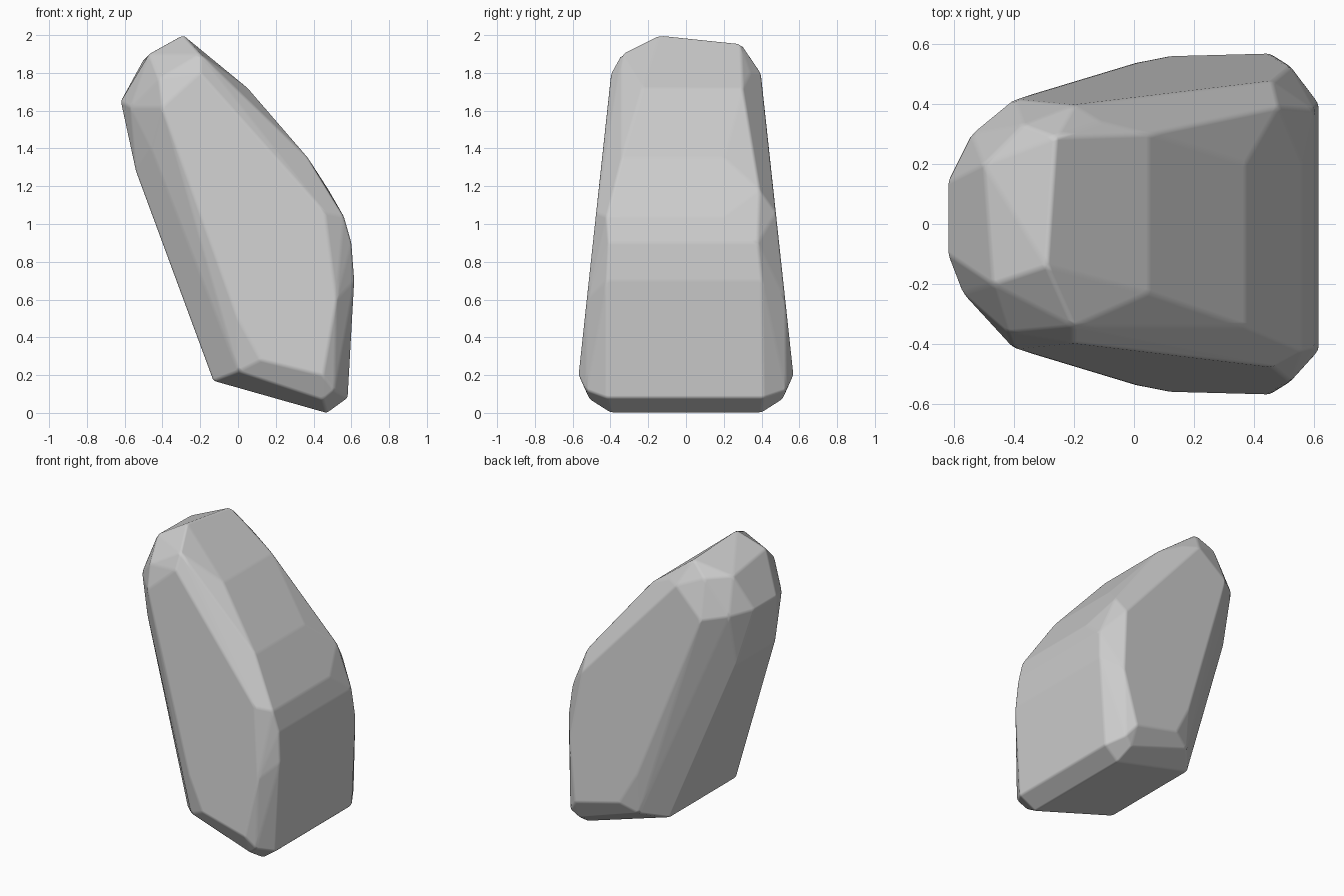
import bpy
import bmesh
import math

default_cube = bpy.data.objects.get("Cube")
if default_cube:
    bpy.data.objects.remove(default_cube, do_unlink=True)


def make_material(name, grey):
    """One flat colour, for viewport and render."""
    material = bpy.data.materials.new(name)
    material.use_nodes = True
    colour = (grey, grey, grey, 1.0)
    material.diffuse_color = colour
    material.node_tree.nodes["Principled BSDF"].inputs["Base Color"].default_value = colour
    return material


def panel_depth(z):
    """Half thickness of the boulder, which tapers towards the top."""
    return 0.59 - 0.108 * z


# Large front and back panels: outline as (x, z), mirrored in y
panel_outline = [
    (-0.4, 1.62), (0, 0.5), (0.12, 0.28), (0.45, 0.2),
    (0.52, 0.6), (0.46, 1.06), (-0.2, 1.8),
]

# Rim around the leaning body: (x, z, front reach, back reach)
rim_outline = [
    (0.05, 1.72, 0.23, 0.3),
    (0.37, 1.35, 0.34, 0.2),
    (0.48, 1.18, 0.36, 0.39),
    (0.56, 1.04, 0.42, 0.2),
    (0.6, 0.9, 0.41, 0.38),
    (0.615, 0.7, 0.42, 0.4),
    (0.58, 0.08, 0.42, 0.41),
    (0.47, 0, 0.4, 0.4),
    (-0.13, 0.17, 0.36, 0.36),
    (-0.54, 1.28, 0.2, 0.22),
    (-0.62, 1.65, 0.1, 0.14),
]

# Chamfer corners between rim and panels: (x, z, reach), mirrored in y
chamfer_corners = [
    (0, 0.22, 0.51), (0.51, 0.12, 0.53),
    (0.45, 0.07, 0.51), (-0.46, 1.4, 0.33),
]

# Uneven crown facets: (x, y, z)
crown_corners = [
    (-0.29, -0.14, 2), (-0.26, 0.29, 1.955),
    (-0.5, 0.2, 1.87), (-0.47, -0.2, 1.9),
    (-0.2, -0.34, 1.9), (-0.42, -0.36, 1.77),
    (-0.57, -0.23, 1.62), (-0.54, 0.3, 1.64),
    (-0.37, 0.33, 1.87), (-0.11, 0.34, 1.8),
]

points = list(crown_corners)
for x, z in panel_outline:
    points += [(x, side * panel_depth(z), z) for side in (-1, 1)]
for x, z, front, back in rim_outline:
    points += [(x, -front, z), (x, back, z)]
for x, z, reach in chamfer_corners:
    points += [(x, side * reach, z) for side in (-1, 1)]

# Wrap the corners in a faceted skin
bm = bmesh.new()
for point in points:
    bm.verts.new(point)
hull = bmesh.ops.convex_hull(bm, input=bm.verts)
loose = {g for g in hull["geom_interior"] + hull["geom_unused"]
         if isinstance(g, bmesh.types.BMVert)}
bmesh.ops.delete(bm, geom=list(loose), context="VERTS")

# Merge nearly flat neighbours into broad facets
bmesh.ops.dissolve_limit(bm, angle_limit=math.radians(4),
                         verts=bm.verts, edges=bm.edges)
bmesh.ops.recalc_face_normals(bm, faces=bm.faces)

mesh = bpy.data.meshes.new("boulder")
bm.to_mesh(mesh)
bm.free()
boulder = bpy.data.objects.new("boulder", mesh)
bpy.context.collection.objects.link(boulder)
mesh.materials.append(make_material("stone grey", 0.6))

# Soften the facet edges slightly, keeping the facets flat
bevel = boulder.modifiers.new("worn_edges", "BEVEL")
bevel.width = 0.012
bevel.segments = 2
bevel.limit_method = "NONE"
bevel.harden_normals = True

bpy.ops.object.select_all(action="DESELECT")
boulder.select_set(True)
bpy.context.view_layer.objects.active = boulder
bpy.ops.object.shade_smooth()
